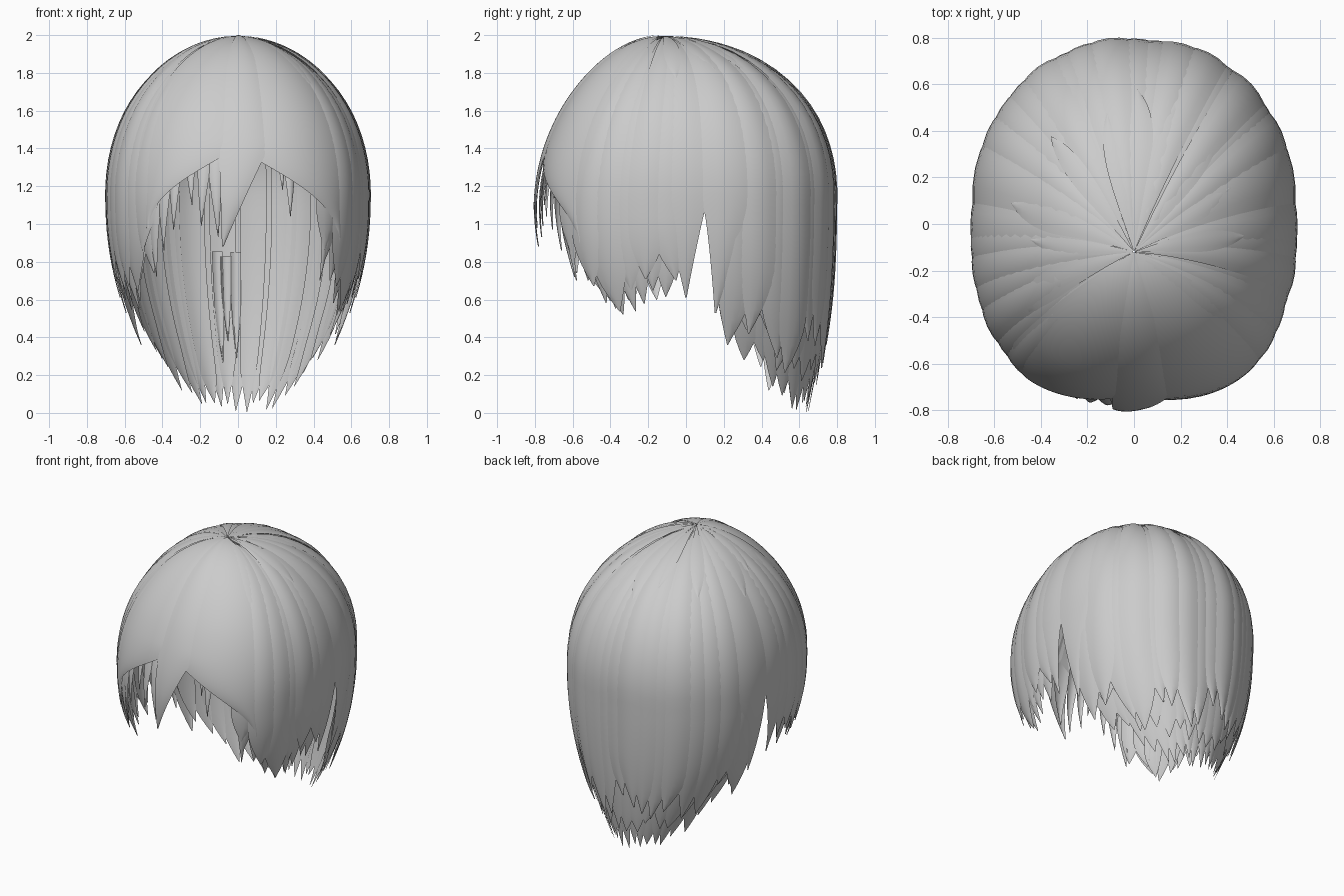
import bpy, bmesh, math, random

random.seed(4)
cube = bpy.data.objects.get("Cube")
if cube:
    bpy.data.objects.remove(cube)

grey = bpy.data.materials.new("hair_grey")
grey.use_nodes = True
COLOUR = (0.6, 0.6, 0.6, 1)
grey.diffuse_color = COLOUR
grey.node_tree.nodes["Principled BSDF"].inputs["Base Color"].default_value = COLOUR

MID, DOME = 1.1, 0.885         # height of the widest ring, height of the dome above it
HALF_X, HALF_Y = 0.69, 0.785
HALF = math.pi / 2


def scalp(angle, q, lift):
    """Point on the head: angle is 0 at the front, 90 at +x; q runs from crown down."""
    a = math.radians(angle)
    s, c = math.sin(a), -math.cos(a)
    n = 2.2 if c > 0 else 2.4
    round_r = (abs(s) ** n + abs(c) ** n) ** (-1 / n)
    if q < HALF:
        blend = math.sin(q)
        radius = blend * (1 + (round_r - 1) * blend)
        z = MID + DOME * (1 + lift) * math.cos(q)
        kx = 1 + 0.03 * math.sin(2 * q)
        ky = 1 + (0.03 if c > 0 else -0.02) * math.sin(2 * q)
        shift = -0.12 * (1 - blend) ** 2
    else:
        d = (q - HALF) * DOME
        radius, z, shift = round_r, MID - d, 0
        kx = 1 - 0.43 * d * d
        ky = 1 - (0.1 if c > 0 else 0.5) * d * d
    k = radius * (1 + lift)
    return (HALF_X * k * s * kx, HALF_Y * k * c * ky + shift, z)


def q_at(z):
    return math.acos(min(1, (z - MID) / DOME)) if z > MID else HALF + (MID - z) / DOME


def lock(bm, lo, hi, tip, z_end, taper, lift=0.0, z_top=None, power=1.6,
         swoop=False, cols=4, rows=26, bulge=0.014, tuck=0.0):
    """One strand sheet whose two edges close on the tip angle over the taper height."""
    q0 = 0.006 if z_top is None else q_at(z_top)
    q1 = q_at(z_end)
    grid = []
    for r in range(rows + 1):
        v = (r / rows) ** 0.8
        q = q0 + (q1 - q0) * v
        z = MID + DOME * math.cos(q) if q < HALF else MID - (q - HALF) * DOME
        s = min(1, max(0, 1 - (z - z_end) / taper))
        f = 0.97 * (math.sin(s * HALF) if swoop else s ** power)
        left, right = lo + (tip - lo) * f, hi + (tip - hi) * f
        row = []
        for c in range(cols + 1):
            u = c / cols
            arch = bulge * (1 - (2 * u - 1) ** 2) * min(1, q) * (1 - 0.5 * f)
            height = lift + arch - tuck * v * v
            row.append(bm.verts.new(scalp(left + (right - left) * u, q, height)))
        grid.append(row)
    for upper, lower in zip(grid, grid[1:]):
        for c in range(cols):
            bm.faces.new((upper[c], lower[c], lower[c + 1], upper[c + 1]))


def mirrored(bm, side, lo, hi, tip, *args, **kw):
    if side < 0:
        lo, hi, tip = -hi, -lo, -tip
    lock(bm, lo, hi, tip, *args, **kw)


def hem(angle):
    """Height of the lowest tips around the head, the same on both sides."""
    pts = [(36, 0.85), (45, 0.66), (60, 0.5), (75, 0.57), (92, 0.62), (102, 0.5),
           (112, 0.3), (121, 0.24), (130, 0.09), (140, 0.02), (180, 0.0)]
    angle = angle if angle < 180 else 360 - angle
    for (a, za), (b, zb) in zip(pts, pts[1:]):
        if angle <= b:
            return za + (zb - za) * (angle - a) / (b - a)


def finish(name, bm):
    mesh = bpy.data.meshes.new(name)
    bm.to_mesh(mesh)
    bm.free()
    obj = bpy.data.objects.new(name, mesh)
    bpy.context.collection.objects.link(obj)
    mesh.materials.append(grey)
    for poly in mesh.polygons:
        poly.use_smooth = True


def jitter(amount):
    return random.uniform(-amount, amount)


# Outer back hair, from the crown to a ragged hem
bm = bmesh.new()
for i in range(17):
    a = 110 + i * 8.75
    depth = 0.34 - 0.2 * (abs(a - 180) / 70) ** 2
    lock(bm, a - 7.5, a + 7.5, a + jitter(4), hem(a) + depth + jitter(0.12),
         random.uniform(0.25, 0.4), 0.004 + jitter(0.01))
finish("back_hair_outer", bm)

# Middle and long under layers of the back, tucked in towards the neck
for name, step, rise, lift, top, tuck in (("back_hair_middle", 8, 0.14, -0.012, 1.45, 0.02),
                                          ("back_hair_under", 7, 0.0, -0.028, 1.5, 0.04)):
    bm = bmesh.new()
    count = int(142 / step)
    for i in range(count + 1):
        a = 109 + i * 142 / count
        lock(bm, a - step * 0.85, a + step * 0.85, a + jitter(3),
             hem(a) + rise + random.uniform(0, 0.08), random.uniform(0.16, 0.28),
             lift + jitter(0.005), top, rows=18, bulge=0.006, tuck=tuck)
    finish(name, bm)

# Short loose strands inside the back
bm = bmesh.new()
for a in (186, 190, 181):
    lock(bm, a - 2.5, a + 2.5, a, 0.3 + jitter(0.1), 0.3, -0.06, 0.84 + jitter(0.02), rows=10)
finish("inner_back_strands", bm)

# Side hair with a parted gap over each ear
for side, label in ((1, "left"), (-1, "right")):
    bm = bmesh.new()
    for i in range(6):
        a = 42 + i * 8.2
        mirrored(bm, side, a - 7, a + 7, a + jitter(3), hem(a) + 0.09 + jitter(0.07),
                 random.uniform(0.2, 0.32), jitter(0.01))
    for i in range(8):
        a = 42 + i * 5.7
        mirrored(bm, side, a - 4.5, a + 4.5, a + jitter(3), hem(a) + random.uniform(0, 0.08),
                 random.uniform(0.18, 0.28), -0.02 + jitter(0.008), 1.4, rows=16)
    mirrored(bm, side, 80, 98, 90, 0.61, 0.5, 0.004, power=0.9)
    mirrored(bm, side, 96.5, 118, 101.5, 0.53, 0.57, 0.008, power=0.75)
    mirrored(bm, side, 102, 116, 107, 0.36, 0.35, 0.0)
    finish(label + "_side_hair", bm)

# Swept fringe: one broad panel to each side of the part
for label, lo, hi, tip, end, taper in (("left", -1, 50, 48, 0.9, 0.5),
                                       ("right", -48, 3, -41, 0.98, 0.44)):
    bm = bmesh.new()
    lock(bm, lo, hi, tip, end, taper, 0.012, swoop=True, cols=14, rows=40)
    finish(label + "_fringe_panel", bm)

# Centre lock of the fringe, curling to one side
bm = bmesh.new()
lock(bm, -8, 14, -7, 0.88, 0.52, 0.018, cols=8, rows=40, power=0.9)
lock(bm, -9, 3, -4, 0.98, 0.4, 0.008, power=1.2)
finish("fringe_centre_lock", bm)

# Thin wisps under the fringe
bm = bmesh.new()
for a, end in ((-38, 0.72), (-33, 0.86), (-28, 0.97), (-22, 1.1), (-15, 0.99), (-10, 0.93),
               (19, 1.18), (23, 1.04), (37, 0.95), (41, 0.7)):
    lock(bm, a - 3.5, a + 3.5, a + jitter(2), end, 0.4, -0.012, 1.5, power=1.2, rows=14)
finish("fringe_wisps", bm)

# Small raised strands around the crown
bm = bmesh.new()
for i in range(14):
    a = i * 360 / 14 + jitter(8)
    lock(bm, a - 9, a + 9, a + jitter(6), 1.72 + jitter(0.1), 0.2, 0.012, bulge=0.008, rows=14)
finish("crown_strands", bm)
